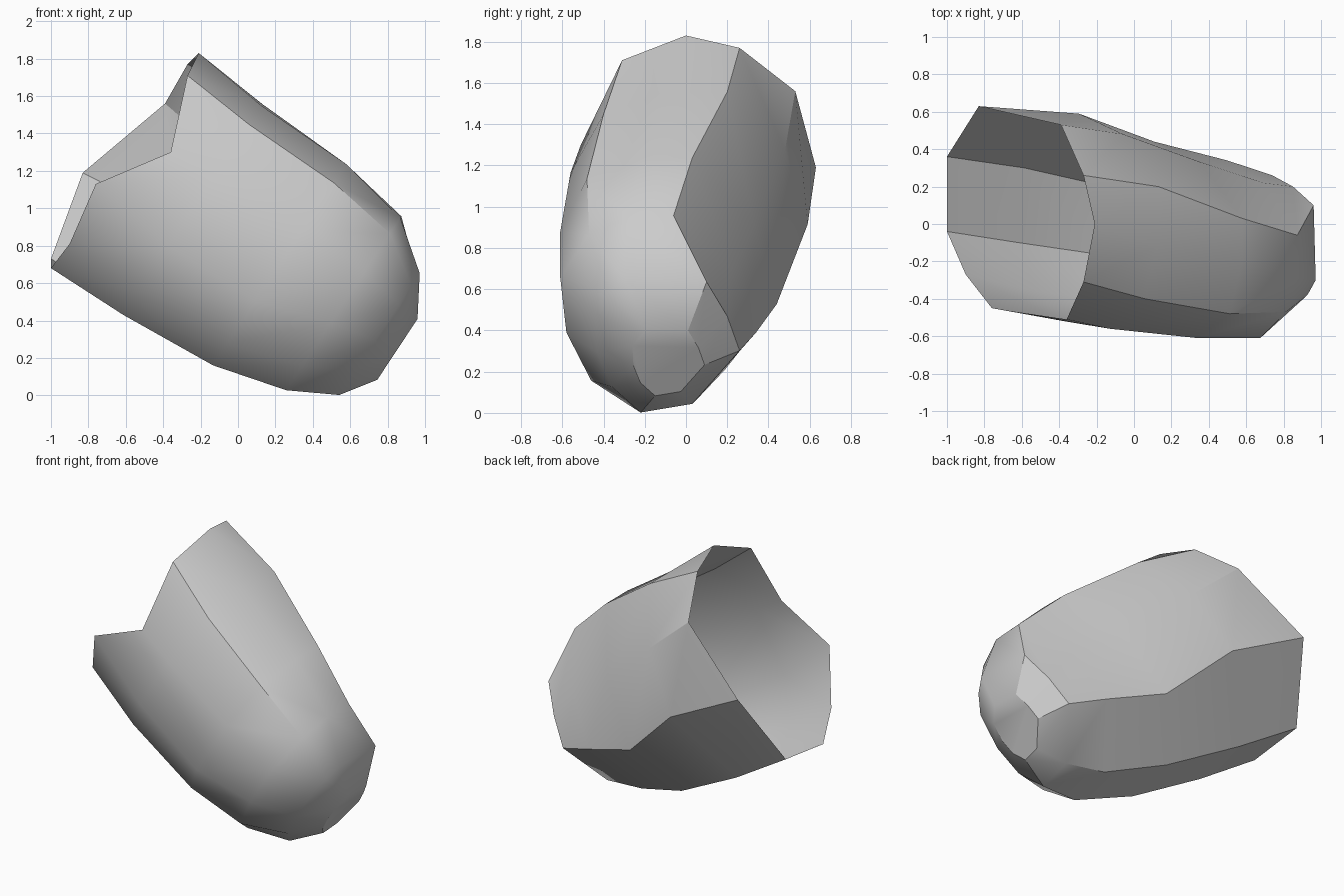
import bpy
import bmesh
import math
from mathutils import Vector

default_cube = bpy.data.objects.get("Cube")
if default_cube:
    bpy.data.objects.remove(default_cube, do_unlink=True)


def flat_material(name, colour):
    material = bpy.data.materials.new(name)
    material.use_nodes = True
    material.diffuse_color = colour
    shader = material.node_tree.nodes["Principled BSDF"]
    shader.inputs["Base Color"].default_value = colour
    return material


# The shell leans: "along" runs from the open mouth to the closed tip,
# "across" runs from the underside to the ridge, and depth is world y.
ALONG = Vector((0.834, 0, -0.552))
ACROSS = Vector((0.552, 0, 0.834))


def shell_point(along, across, depth):
    return ALONG * along + ACROSS * across + Vector((0, depth, 0))


# Open mouth: uneven rim with a notch on the front side
rim = [
    (-1, -.04, .68), (-.9, -.27, .81), (-.76, -.45, 1.13), (-.36, -.51, 1.3),
    (-.27, -.31, 1.71), (-.21, 0, 1.83), (-.27, .26, 1.77), (-.39, .53, 1.56),
    (-.83, .63, 1.19), (-1, .36, .73),
]

# Cross-sections (across, depth), starting at the underside and passing the front
shoulder = [
    (.02, -.1), (.17, -.36), (.46, -.52), (.9, -.56), (1.24, -.4),
    (1.36, -.12), (1.37, .2), (1.03, .48), (.6, .59), (.07, .3),
]
waist = [
    (.06, -.17), (.2, -.42), (.47, -.58), (.92, -.61), (1.23, -.48),
    (1.35, -.2), (1.35, .03), (.95, .33), (.5, .44), (.12, .19),
]
lower = [
    (.165, -.26), (.32, -.46), (.6, -.58), (.92, -.61), (1.17, -.47),
    (1.27, -.28), (1.28, -.06), (.95, .22), (.6, .34), (.22, .06),
]
tip = [
    (.3, -.22), (.45, -.36), (.65, -.43), (.88, -.44), (1.0, -.38),
    (1.08, -.3), (1.06, .1), (.86, .2), (.66, .26), (.35, .03),
]


def section(along, outline):
    return [shell_point(along, across, depth) for across, depth in outline]


def shrunk(outline, middle, amount):
    # Pull an outline toward a middle point to round off the tip
    centre = Vector(middle)
    return [centre.lerp(Vector(point), amount) for point in outline]


rings = [
    [Vector(point) for point in rim],
    section(-.75, shoulder),
    section(-.2, waist),
    section(.2, lower),
    section(.45, tip),
    section(.575, shrunk(tip, (.66, -.08), .5)),
]


def build_shell(name, rings, material):
    # Bridge neighbouring rings and close only the tip
    bm = bmesh.new()
    loops = [[bm.verts.new(point) for point in ring] for ring in rings]
    count = len(rings[0])
    for near, far in zip(loops, loops[1:]):
        for i in range(count):
            j = (i + 1) % count
            bm.faces.new((near[i], near[j], far[j], far[i]))
    bm.faces.new(loops[-1])
    bmesh.ops.recalc_face_normals(bm, faces=bm.faces)
    mesh = bpy.data.meshes.new(name)
    bm.to_mesh(mesh)
    bm.free()
    mesh.materials.append(material)
    shell = bpy.data.objects.new(name, mesh)
    bpy.context.collection.objects.link(shell)
    return shell


shell = build_shell("open_shell", rings, flat_material("stone_grey", (.6, .6, .6, 1)))

# Soft facets with crisp ridges
bpy.ops.object.select_all(action="DESELECT")
shell.select_set(True)
bpy.context.view_layer.objects.active = shell
bpy.ops.object.shade_smooth_by_angle(angle=math.radians(32))
